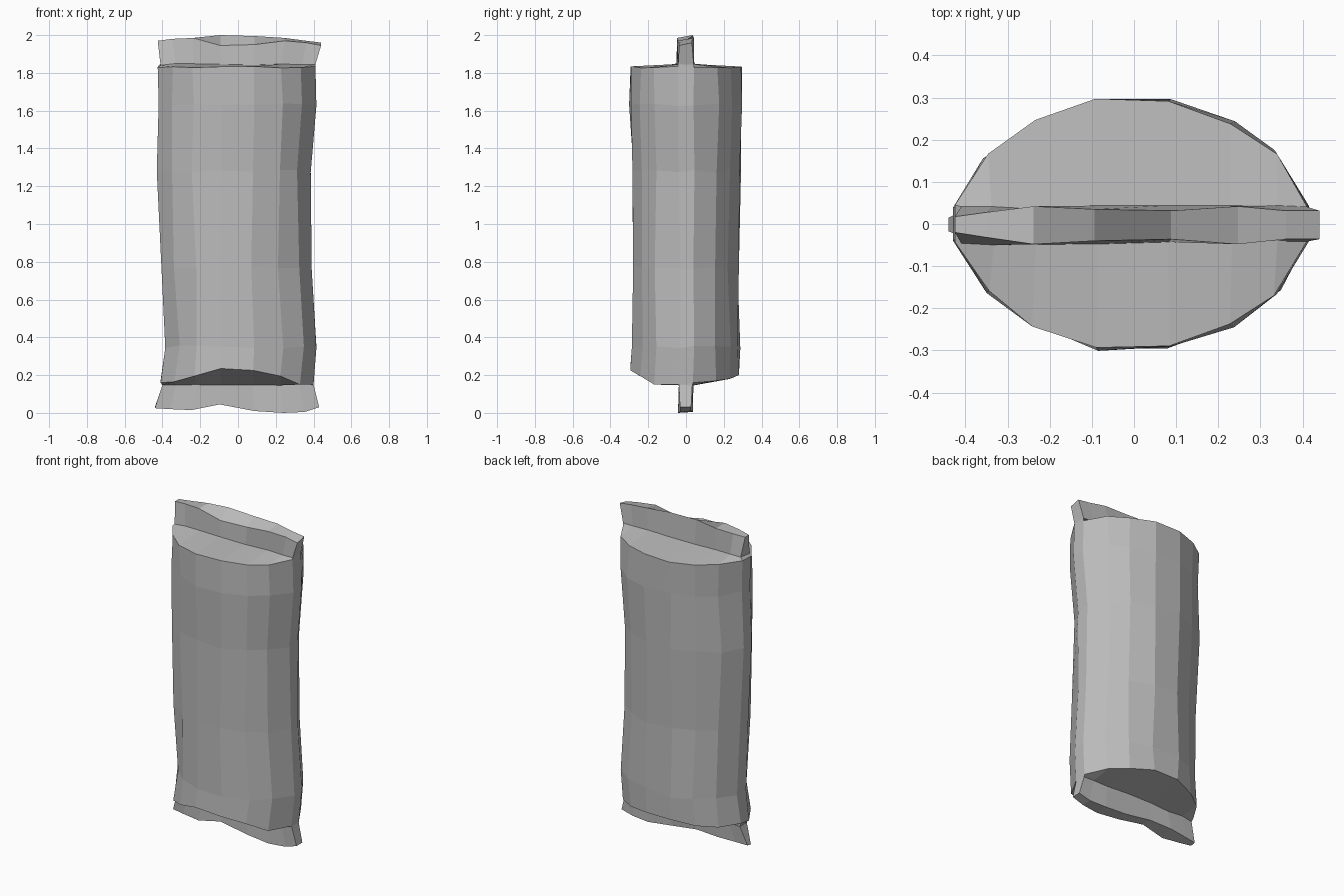
import bpy, bmesh, random

cube = bpy.data.objects.get("Cube")
if cube:
    bpy.data.objects.remove(cube)
random.seed(4)

# Column positions across the packet, with the bulge at each column
COLS = [-1, -.82, -.56, -.22, .2, .56, .82, 1]
BULGE = [.14, .56, .83, 1, 1, .82, .57, .13]
FLAT = [0] * 8

foil = bpy.data.materials.new("grey_foil")
foil.use_nodes = True
grey = (.5, .5, .5, 1)
foil.diffuse_color = grey
foil.node_tree.nodes["Principled BSDF"].inputs["Base Color"].default_value = grey


def ring(bm, z, left, right, front, back, shape, wave_f=FLAT, wave_b=FLAT, jitter=0):
    """Closed loop: front columns left to right, then back columns right to left."""
    def side(depth, wave):
        row = []
        for c, s, w in zip(COLS, shape, wave):
            jx, jy, jz = (random.uniform(-jitter, jitter) for _ in range(3))
            x = c * (right if c > 0 else left)
            row.append(bm.verts.new((x + jx * (abs(c) < 1), depth * s + jy, z + w + jz)))
        return row
    return side(-front, wave_f) + side(back, wave_b)[::-1]


def loft(name, build):
    bm = bmesh.new()
    rings = build(bm)
    n = len(rings[0])
    for a, b in zip(rings, rings[1:]):
        for i in range(n):
            j = (i + 1) % n
            bm.faces.new((a[i], a[j], b[j], b[i]))
    # Close the two crimped ends with a strip of quads
    for end in (rings[0], rings[-1]):
        for i in range(n // 2 - 1):
            bm.faces.new((end[i], end[i + 1], end[n - 2 - i], end[n - 1 - i]))
    bmesh.ops.recalc_face_normals(bm, faces=bm.faces)
    mesh = bpy.data.meshes.new(name)
    bm.to_mesh(mesh)
    bm.free()
    mesh.materials.append(foil)
    obj = bpy.data.objects.new(name, mesh)
    bpy.context.collection.objects.link(obj)
    return obj


def packet(bm):
    seam = [1] * 8
    pinch = [.5, .8, 1.2, 1, .9, 1.2, .9, .9]
    return [
        # Lower crimp: flared free edge, then the seam
        ring(bm, 0, .44, .43, .035, .03, pinch,
             [.025, .02, .015, .045, .01, 0, .005, .03],
             [.03, .035, .04, .045, .02, .005, .01, .03]),
        ring(bm, .15, .40, .40, .035, .035, seam, jitter=.005),
        # Pillow body: raised lower rim, middle bands, upper rim
        ring(bm, .16, .41, .40, .295, .28, BULGE,
             [0, .005, .035, .075, .065, .035, -.01, -.01],
             [.01, .01, .02, .04, .04, .02, .01, 0]),
        ring(bm, .35, .385, .415, .29, .28, BULGE, jitter=.009),
        ring(bm, .77, .405, .39, .285, .275, BULGE, jitter=.008),
        ring(bm, 1.28, .43, .385, .285, .29, BULGE, jitter=.008),
        ring(bm, 1.63, .42, .415, .295, .295, BULGE, jitter=.008),
        ring(bm, 1.83, .425, .41, .29, .295, BULGE, jitter=.005),
        # Upper crimp: seam, then the wavy free edge
        ring(bm, 1.845, .41, .41, .045, .04, seam, jitter=.005),
        ring(bm, 1.95, .425, .44, .04, .035, pinch,
             [.02, .03, .035, -.005, 0, .02, .01, -.005],
             [.02, .025, .035, .05, .045, .035, .02, .01]),
    ]


loft("foil_packet", packet)
